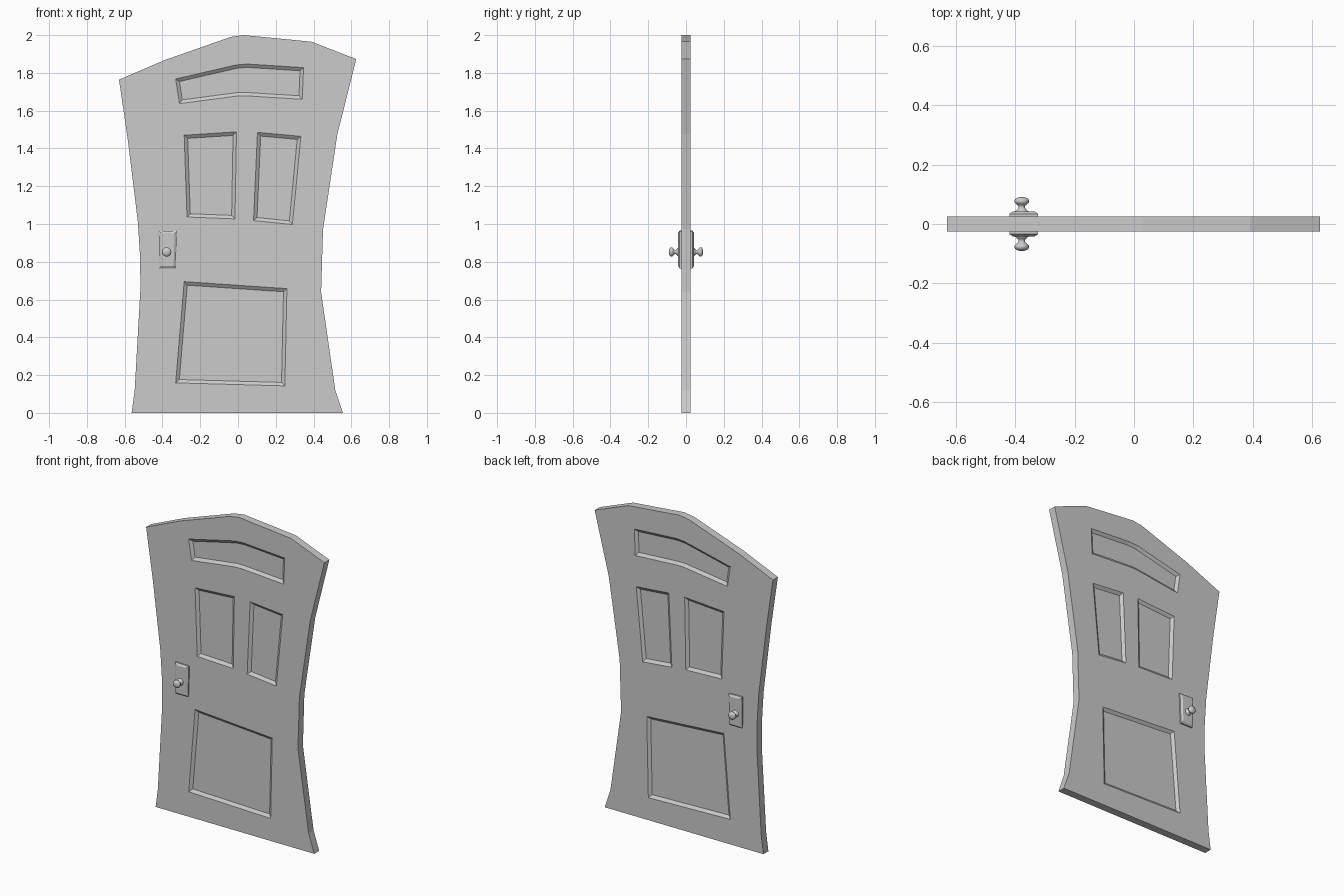
import bpy, bmesh, math
from mathutils import Vector

if "Cube" in bpy.data.objects:
    bpy.data.objects.remove(bpy.data.objects["Cube"])

HALF = 0.025    # half door thickness
KNOB = (-0.378, 0.852)


def inset(pts, d):
    """Mitred inward offset of a clockwise (x, z) outline."""
    out, n = [], len(pts)
    for i in range(n):
        p, a, b = Vector(pts[i]), Vector(pts[i - 1]), Vector(pts[(i + 1) % n])
        u, v = (p - a).normalized(), (b - p).normalized()
        nu, nv = Vector((u.y, -u.x)), Vector((v.y, -v.x))
        m = (nu + nv).normalized()
        out.append(tuple(p + m * (d / m.dot(nu))))
    return out


def add_loft(bm, rings):
    """Closed solid through a list of (outline, y) rings."""
    loops = [[bm.verts.new((x, y, z)) for x, z in pts] for pts, y in rings]
    n = len(loops[0])
    for a, b in zip(loops, loops[1:]):
        for i in range(n):
            j = (i + 1) % n
            bm.faces.new((a[i], a[j], b[j], b[i]))
    bm.faces.new(loops[0])
    bm.faces.new(loops[-1])


def make(name, solids):
    bm = bmesh.new()
    for rings in solids:
        add_loft(bm, rings)
    bmesh.ops.recalc_face_normals(bm, faces=bm.faces)
    me = bpy.data.meshes.new(name)
    bm.to_mesh(me)
    bm.free()
    ob = bpy.data.objects.new(name, me)
    bpy.context.collection.objects.link(ob)
    return ob


# Warped door slab, clockwise from bottom left
outline = [(-.563, 0), (-.547, .12), (-.517, .65), (-.518, .82), (-.53, 1.01),
           (-.584, 1.45), (-.63, 1.764), (-.39, 1.867), (-.04, 1.99), (.03, 2.0),
           (.39, 1.965), (.626, 1.873), (.526, 1.475), (.45, .97), (.44, .64),
           (.515, .12), (.555, 0)]
door = make("door_slab", [[(outline, -HALF), (outline, HALF)]])

# Recessed panels on both faces, with sloped borders
panels = [
    [(-.33, 1.768), (-.01, 1.842), (.05, 1.847), (.347, 1.828),
     (.34, 1.66), (.05, 1.678), (0, 1.678), (-.31, 1.637)],
    [(-.285, 1.47), (-.008, 1.488), (-.016, 1.027), (-.27, 1.037)],
    [(.103, 1.485), (.333, 1.464), (.288, .997), (.082, 1.018)],
    [(-.285, .695), (.259, .658), (.248, .143), (-.33, .159)],
]
WIDTH, DEPTH = 0.018, 0.014
cuts = [[(inset(p, -WIDTH), s * (HALF + DEPTH)), (inset(p, WIDTH), s * (HALF - DEPTH))]
        for p in panels for s in (-1, 1)]
cutter = make("panel_cutter", cuts)
cutter.hide_render = True
mod = door.modifiers.new("panels", 'BOOLEAN')
mod.operation, mod.solver, mod.object = 'DIFFERENCE', 'EXACT', cutter
bpy.context.view_layer.objects.active = door
bpy.ops.object.modifier_apply(modifier=mod.name)
bpy.data.objects.remove(cutter)

# Knob profile: (radius, distance from door centre plane)
profile = [(.022, .036), (.022, .043), (.016, .048), (.011, .054), (.011, .061),
           (.017, .066), (.024, .072), (.025, .077), (.023, .083), (.016, .088), (.007, .0905)]


def circle(r, n=20):
    return [(KNOB[0] + r * math.cos(2 * math.pi * i / n),
             KNOB[1] + r * math.sin(2 * math.pi * i / n)) for i in range(n)]


plate = [(-.417, .765), (-.42, .965), (-.323, .962), (-.33, .765)]
for side, s in (("front", -1), ("back", 1)):
    # Lock plate with chamfered rim
    make(side + "_lock_plate", [[(plate, s * .02), (plate, s * .034),
                                 (inset(plate, .012), s * .042)]])
    # Turned knob
    knob = make(side + "_knob", [[(circle(r), s * y) for r, y in profile]])
    bpy.ops.object.select_all(action='DESELECT')
    knob.select_set(True)
    bpy.context.view_layer.objects.active = knob
    bpy.ops.object.shade_smooth_by_angle(angle=math.radians(50))
